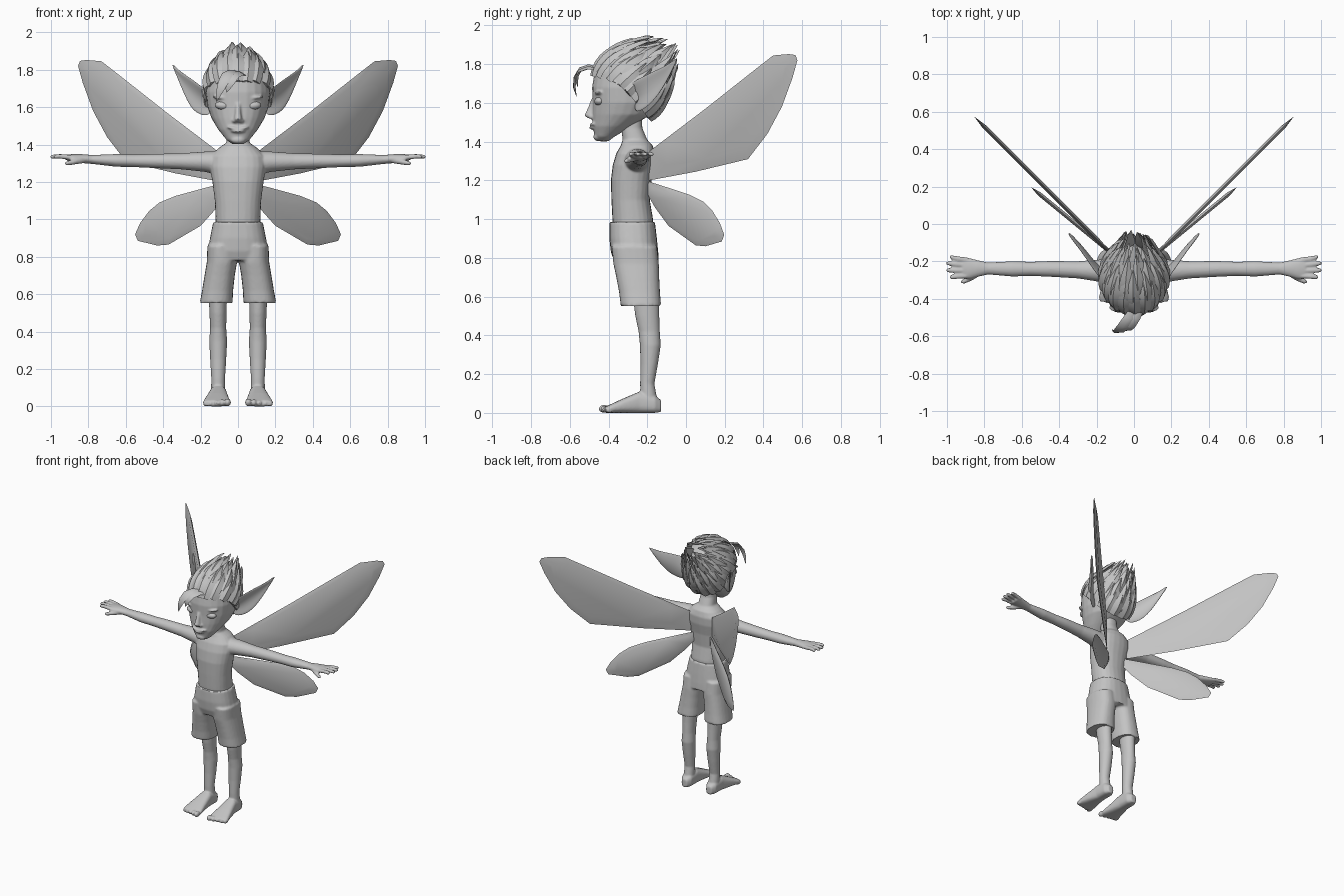
import bpy, bmesh, math, random
from mathutils import Vector, Matrix

random.seed(4)
old = bpy.data.objects.get("Cube")
if old:
    bpy.data.objects.remove(old, do_unlink=True)

grey = bpy.data.materials.new("plain_grey")
grey.use_nodes = True
grey.diffuse_color = (0.55, 0.55, 0.55, 1)
grey.node_tree.nodes["Principled BSDF"].inputs["Base Color"].default_value = grey.diffuse_color


def finish(name, bm, voxel=0, smooth=0, angle=180, thick=0, subsurf=0):
    """Turn a bmesh into a shaded object, optionally fused by a voxel remesh."""
    bmesh.ops.recalc_face_normals(bm, faces=bm.faces)
    me = bpy.data.meshes.new(name)
    bm.to_mesh(me)
    bm.free()
    ob = bpy.data.objects.new(name, me)
    bpy.context.collection.objects.link(ob)
    if thick:
        m = ob.modifiers.new("thickness", 'SOLIDIFY')
        m.thickness, m.offset = thick, 0
    if subsurf:
        ob.modifiers.new("round", 'SUBSURF').levels = subsurf
    if voxel:
        m = ob.modifiers.new("fuse", 'REMESH')
        m.mode, m.voxel_size = 'VOXEL', voxel
    if smooth:
        m = ob.modifiers.new("soften", 'SMOOTH')
        m.factor, m.iterations = 0.5, smooth
    if ob.modifiers:
        dg = bpy.context.evaluated_depsgraph_get()
        ob.data = bpy.data.meshes.new_from_object(ob.evaluated_get(dg))
        ob.modifiers.clear()
    ob.data.materials.clear()
    ob.data.materials.append(grey)
    bpy.ops.object.select_all(action='DESELECT')
    ob.select_set(True)
    bpy.context.view_layer.objects.active = ob
    bpy.ops.object.shade_smooth_by_angle(angle=math.radians(angle))
    return ob


def bridge(bm, rings, cap=True):
    rows = [[bm.verts.new(p) for p in r] for r in rings]
    n = len(rows[0])
    for a, b in zip(rows, rows[1:]):
        for i in range(n):
            bm.faces.new((a[i], a[(i + 1) % n], b[(i + 1) % n], b[i]))
    if cap:
        bm.faces.new(rows[0])
        bm.faces.new(rows[-1])


def loft(bm, axis, secs, sides=(1,), power=2.0, n=24):
    """Sections are (position on axis, two centres, two radii)."""
    for s in sides:
        rings = []
        for pos, c1, c2, r1, r2 in secs:
            ring = []
            for i in range(n):
                a = math.tau * i / n
                u, v = math.cos(a), math.sin(a)
                u = c1 + r1 * math.copysign(abs(u) ** (2 / power), u)
                v = c2 + r2 * math.copysign(abs(v) ** (2 / power), v)
                p = {'x': (pos, u, v), 'y': (u, pos, v), 'z': (u, v, pos)}[axis]
                ring.append((p[0] * s, p[1], p[2]))
            rings.append(ring)
        bridge(bm, rings)


def upright(rows, cx=0):
    """(z, front y, back y, half width) rows to loft sections."""
    return [(z, cx, (f + b) / 2, w, (b - f) / 2) for z, f, b, w in rows]


def ball(bm, c, r, sides=(1,), tilt=0):
    for s in sides:
        m = Matrix.Translation((c[0] * s, c[1], c[2])) @ Matrix.Rotation(tilt * s, 4, 'Y') @ Matrix.Diagonal((*r, 1))
        bmesh.ops.create_uvsphere(bm, u_segments=20, v_segments=12, radius=1, matrix=m)


BOTH = (1, -1)

# Body: torso, neck, arms, hands, legs and feet
bm = bmesh.new()
loft(bm, 'z', upright([(.9, -.37, -.17, .12), (1.0, -.38, -.17, .12), (1.1, -.385, -.187, .124),
                       (1.2, -.388, -.178, .137), (1.28, -.378, -.162, .15), (1.34, -.36, -.16, .145),
                       (1.38, -.337, -.172, .105), (1.41, -.327, -.2, .062), (1.47, -.335, -.225, .055),
                       (1.54, -.34, -.23, .055)]), power=2.3)
loft(bm, 'x', [(.09, -.255, 1.3, .07, .065), (.18, -.25, 1.308, .06, .054), (.3, -.245, 1.31, .046, .043),
               (.45, -.24, 1.312, .042, .038), (.55, -.24, 1.313, .038, .034), (.65, -.24, 1.315, .041, .034),
               (.78, -.238, 1.32, .032, .024), (.84, -.238, 1.325, .046, .024), (.88, -.238, 1.328, .056, .021),
               (.915, -.235, 1.33, .054, .017)], BOTH)
for y0, x1, y1 in [(-.193, .985, -.177), (-.222, 1.003, -.21), (-.25, 1.003, -.247), (-.277, .985, -.284)]:
    loft(bm, 'x', [(.89, y0, 1.33, .015, .014), (.95, (y0 + y1) / 2, 1.337, .014, .013),
                   (x1 - .008, y1, 1.335, .012, .011), (x1, y1, 1.334, .006, .006)], BOTH, n=10)
loft(bm, 'x', [(.82, -.255, 1.318, .02, .018), (.87, -.288, 1.308, .017, .015),
               (.91, -.306, 1.3, .014, .013), (.925, -.31, 1.298, .007, .007)], BOTH, n=10)
loft(bm, 'z', [(.64, .108, -.21, .05, .07), (.5, .107, -.2, .046, .062), (.42, .106, -.19, .043, .055),
               (.35, .106, -.184, .048, .054), (.25, .106, -.19, .043, .045), (.15, .106, -.2, .037, .037),
               (.05, .106, -.19, .039, .045)], BOTH)
loft(bm, 'y', [(-.128, .105, .035, .022, .03), (-.16, .105, .045, .042, .045), (-.24, .106, .055, .046, .055),
               (-.33, .111, .036, .062, .036), (-.39, .113, .022, .074, .022),
               (-.415, .113, .016, .07, .016)], BOTH, power=2.8)
for i in range(5):
    r = .021 - .002 * i
    ball(bm, (.055 + .03 * i, -.424 + .007 * i, r), (r * .85, r + .006, r), BOTH)
finish("body", bm, voxel=.006, smooth=4)

# Head with nose and lips
bm = bmesh.new()
loft(bm, 'z', upright([(1.402, -.45, -.4, .03), (1.425, -.47, -.37, .062), (1.48, -.482, -.28, .106),
                       (1.54, -.484, -.18, .142), (1.6, -.482, -.145, .163), (1.68, -.485, -.13, .173),
                       (1.76, -.472, -.13, .166), (1.83, -.43, -.16, .13), (1.88, -.35, -.22, .05)]), power=2.15)
loft(bm, 'z', [(1.62, 0, -.475, .014, .014), (1.57, 0, -.485, .016, .024),
               (1.535, 0, -.49, .023, .035), (1.52, 0, -.484, .02, .022)], n=14)
ball(bm, (.017, -.485, 1.527), (.015, .016, .012), BOTH)
ball(bm, (.022, -.474, 1.488), (.038, .024, .009), BOTH, tilt=-.12)
ball(bm, (0, -.476, 1.472), (.04, .024, .01))
ball(bm, (0, -.455, 1.425), (.04, .024, .022))
ball(bm, (.08, -.445, 1.65), (.055, .027, .012), BOTH, tilt=-.1)
finish("head", bm, voxel=.006, smooth=5)

# Eyes
bm = bmesh.new()
ball(bm, (.08, -.446, 1.608), (.043, .027, .023), BOTH, tilt=-.08)
finish("eyes", bm)

# Ears: cupped leaf shapes
upper = [(.15, -.33, 1.68), (.2, -.27, 1.715), (.265, -.17, 1.765), (.31, -.11, 1.79), (.352, -.05, 1.83)]
lower = [(.15, -.27, 1.54), (.235, -.21, 1.565), (.275, -.145, 1.635), (.305, -.1, 1.71), (.35, -.045, 1.825)]
bm = bmesh.new()
for s in BOTH:
    rows = []
    for k, (a, b) in enumerate(zip(upper, lower)):
        a, b = Vector(a), Vector(b)
        mid = (a + b) / 2 + Vector((-.03, .035, .005)) * (1 - k / 4)
        rows.append([bm.verts.new((p.x * s, p.y, p.z)) for p in (a, mid, b)])
    for r, q in zip(rows, rows[1:]):
        for i in range(2):
            bm.faces.new((r[i], r[i + 1], q[i + 1], q[i]))
finish("ears", bm, thick=.014, subsurf=2, angle=60)

# Shorts: waist and two flared legs
bm = bmesh.new()
loft(bm, 'z', upright([(.985, -.395, -.16, .133), (.9, -.396, -.15, .15), (.83, -.388, -.143, .162),
                       (.78, -.37, -.14, .166)]), power=2.4)
loft(bm, 'z', upright([(.86, -.385, -.15, .078), (.77, -.375, -.14, .081)], .086)
     + upright([(.7, -.36, -.138, .081)], .098)
     + upright([(.62, -.345, -.134, .083)], .109) + upright([(.552, -.337, -.128, .088)], .117), BOTH, power=2.4)
finish("shorts", bm, voxel=.008, smooth=3, angle=45)

# Wings: thin lens-shaped panels, outlined as (y, z) on a slanted plane
def wings(name, outline, base, slope):
    bm = bmesh.new()
    for s in BOTH:
        pts = [Vector((s * (base + slope * y), y, z)) for y, z in outline]
        mid = sum(pts, Vector()) / len(pts)
        normal = Vector((s, -slope, 0)).normalized() * .011
        rim = [bm.verts.new(p) for p in pts]
        for side in (normal, -normal):
            inner = [bm.verts.new(mid + (p - mid) * .8 + side) for p in pts]
            for i in range(len(pts)):
                j = (i + 1) % len(pts)
                bm.faces.new((rim[i], rim[j], inner[j], inner[i]))
            bm.faces.new(inner)
    finish(name, bm, angle=50)


wings("upper_wings", [(-.19, 1.2), (.05, 1.245), (.32, 1.31), (.42, 1.44), (.495, 1.58), (.55, 1.73), (.575, 1.82),
                      (.565, 1.847), (.53, 1.852), (.45, 1.845), (.36, 1.775), (.1, 1.57), (-.19, 1.35)], .28, 1)
wings("lower_wings", [(-.21, 1.2), (-.1, 1.165), (.02, 1.125), (.09, 1.09), (.135, 1.045), (.175, .98), (.197, .92),
                      (.185, .885), (.1, .86), (.05, .865), (-.09, .965), (-.16, 1.06), (-.2, 1.13)], .31, 1.22)

# Hair: skull cap plus rows of tapering locks sweeping up and back
centre, radii = Vector((0, -.3, 1.675)), (.172, .187, .203)
sweep, brow, side_x = Vector((0, .75, .66)), Vector((0, -.66, .75)), Vector((1, 0, 0))


def hairline(phi):
    return math.radians(94 + 27 * max(0, math.cos(phi)) ** 1.5)


def skull(theta, phi, grow=1.0):
    d = sweep * math.cos(theta) + (brow * math.cos(phi) + side_x * math.sin(phi)) * math.sin(theta)
    return centre + Vector(d[i] * radii[i] * grow for i in range(3))


def ribbon(bm, path, widths, outs, sides, thick):
    rings = []
    for p, w, out, sd in zip(path, widths, outs, sides):
        rings.append([p + sd * w, p + out * thick * (w > .004), p - sd * w, p - out * thick * .6 * (w > .004)])
    bridge(bm, rings)


bm = bmesh.new()
bridge(bm, [[skull(hairline(math.tau * i / 32) * f, math.tau * i / 32, 1.025) for i in range(32)]
            for f in (1, .85, .7, .55, .4, .25, .1, .02)])
finish("hair_cap", bm, angle=60)

bm = bmesh.new()
STEPS = 7
for f, count, lift in [(1, 19, .035), (.82, 17, .065), (.64, 14, .095), (.46, 10, .12), (.26, 6, .13)]:
    for k in range(count):
        phi = math.tau * (k + f * 5 + random.uniform(-.2, .2)) / count
        start = hairline(phi) * f
        span = start * random.uniform(.5, .62)
        rise = lift * random.uniform(.8, 1.2)
        path, widths, outs, across = [], [], [], []
        for i in range(STEPS + 1):
            t = i / STEPS
            p = skull(start - span * t, phi, 1.02 + .06 * math.sin(math.pi * t))
            out = (p - centre).normalized()
            path.append(p + sweep * rise * t * t)
            outs.append(out)
            across.append(sweep.cross(out).normalized())
            widths.append(max(.002, .042 * (1 - t ** 2) ** .8 * (.75 + .25 * math.sin(math.pi * t))))
        ribbon(bm, path, widths, outs, across, .014)
finish("hair_locks", bm, angle=40)

# Forelock curling down over the brow
bm = bmesh.new()
for shift, length in ((0, 1), (.03, .6)):
    path = [Vector(p) for p in ((.01, -.44, 1.775), (-.025, -.5, 1.79), (-.055, -.545, 1.775),
                                (-.08, -.572, 1.73), (-.1, -.575, 1.68), (-.115, -.565, 1.63))]
    path = [p + Vector((shift, 0, -shift * .3)) + (path[2] - p) * (1 - length) * (i > 2) for i, p in enumerate(path)]
    across = [Vector((.85, -.25, -.2)).normalized()] * 6
    outs = [(p - Vector((-.02, -.46, 1.68))).normalized() for p in path]
    ribbon(bm, path, (.02, .03, .032, .028, .018, .002), outs, across, .01)
finish("forelock", bm, angle=50)
